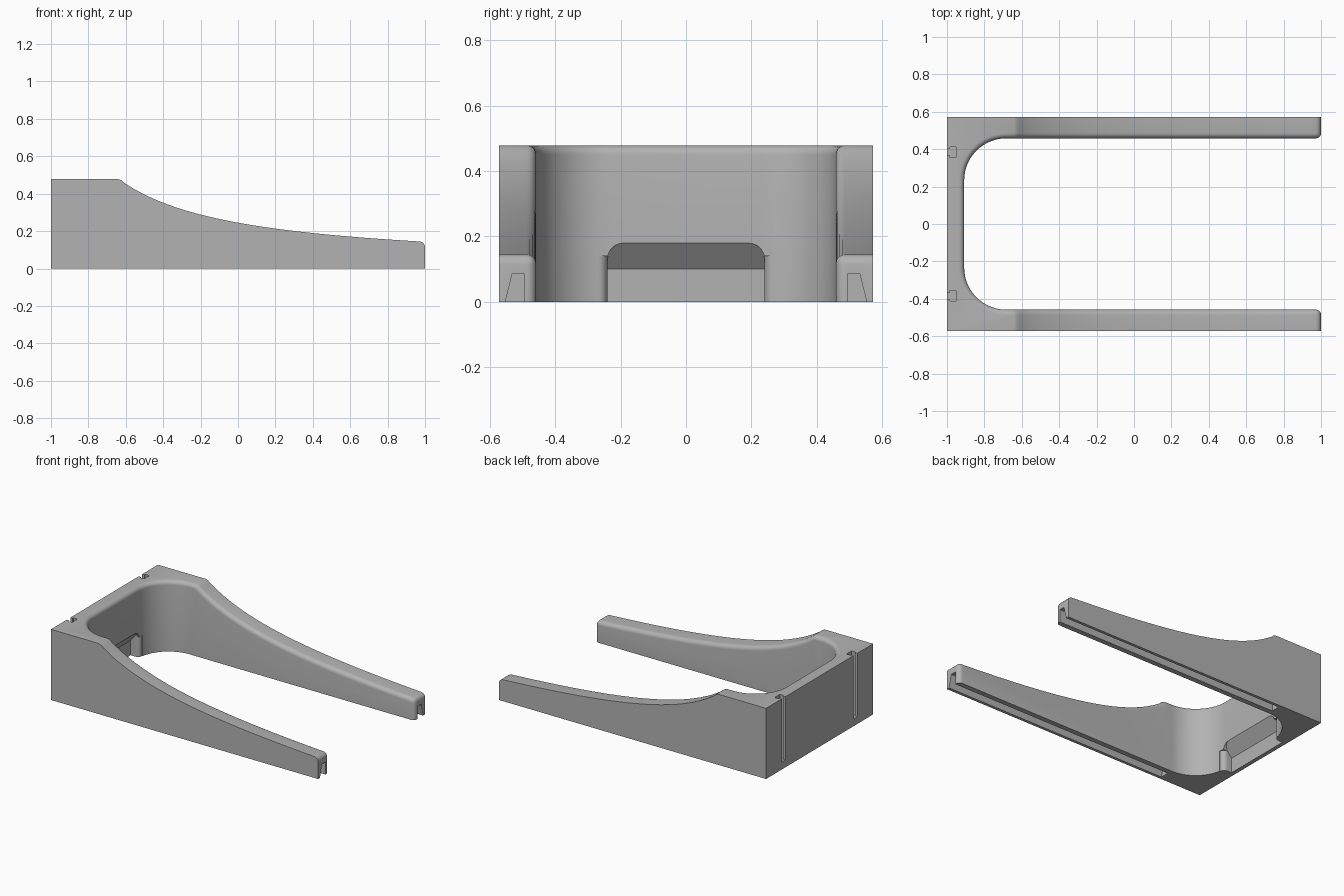
import bpy
import bmesh
from math import sin, cos, pi, radians

cube = bpy.data.objects.get("Cube")
if cube:
    bpy.data.objects.remove(cube, do_unlink=True)

HEIGHT, HALF_WIDTH, ARM_INNER, WALL_X = 0.478, 0.572, 0.458, -0.908
FILLET = 0.028


def prism(name, outline, axis, start, end):
    """Extrude a 2D outline along an axis; the outline uses the other two axes in order."""
    def place(p, depth):
        co = list(p)
        co.insert("xyz".index(axis), depth)
        return co
    bm = bmesh.new()
    low = [bm.verts.new(place(p, start)) for p in outline]
    high = [bm.verts.new(place(p, end)) for p in outline]
    bm.faces.new(low)
    bm.faces.new(high)
    count = len(outline)
    for i in range(count):
        j = (i + 1) % count
        bm.faces.new((low[i], low[j], high[j], high[i]))
    bmesh.ops.recalc_face_normals(bm, faces=bm.faces)
    mesh = bpy.data.meshes.new(name)
    bm.to_mesh(mesh)
    bm.free()
    obj = bpy.data.objects.new(name, mesh)
    bpy.context.collection.objects.link(obj)
    return obj


def cut(target, cutter):
    """Subtract a cutter from the target, then discard the cutter."""
    mod = target.modifiers.new("cut", "BOOLEAN")
    mod.operation, mod.solver, mod.object = "DIFFERENCE", "EXACT", cutter
    bpy.context.view_layer.update()
    graph = bpy.context.evaluated_depsgraph_get()
    mesh = bpy.data.meshes.new_from_object(target.evaluated_get(graph))
    target.modifiers.clear()
    target.data = mesh
    bpy.data.objects.remove(cutter, do_unlink=True)


def arc(cx, cy, r, a0, a1, steps):
    angles = [radians(a0 + (a1 - a0) * i / steps) for i in range(steps + 1)]
    return [(cx + r * cos(a), cy + r * sin(a)) for a in angles]


# Side profile: flat block at the rear, then a sweep falling to the tip
STEPS, SWEEP_START = 28, -0.61
profile = [(-1, 0), (-1, HEIGHT), (-0.642, HEIGHT), (-0.624, 0.472)]
for i in range(STEPS + 1):
    x = SWEEP_START + (1 - SWEEP_START) * i / STEPS
    profile.append((x, 0.0135 + 0.294 / (x + 1.27)))
profile.append((1, 0))
body = prism("bracket_body", profile, "y", -HALF_WIDTH, HALF_WIDTH)

# Open middle with rounded rear corners
R = 0.225
centre_x, centre_y = WALL_X + R, ARM_INNER - R
opening = [(1.2, ARM_INNER)]
opening += arc(centre_x, centre_y, R, 90, 180, 16)
opening += arc(centre_x, -centre_y, R, 180, 270, 16)
opening.append((1.2, -ARM_INNER))
cut(body, prism("opening_cutter", opening, "z", -0.2, 0.8))

# Rounded inner rim and rounded arm tips
bm = bmesh.new()
bm.from_mesh(body.data)
bmesh.ops.remove_doubles(bm, verts=bm.verts, dist=1e-5)
bm.normal_update()
rim = []
for e in bm.edges:
    if len(e.link_faces) != 2:
        continue
    tilt = sorted(f.normal.z for f in e.link_faces)
    top_edge = tilt[1] > 0.2 and abs(tilt[0]) < 0.1
    inner = all(abs(v.co.y) < 0.5 and v.co.x > -0.99 for v in e.verts)
    tip = all(v.co.x > 0.99 for v in e.verts)
    if (top_edge and (inner or tip)) or (inner and tip):
        rim.append(e)
bmesh.ops.bevel(bm, geom=rim, offset=FILLET, offset_type="OFFSET", segments=5,
                profile=0.5, affect="EDGES", clamp_overlap=True)
bm.to_mesh(body.data)
bm.free()

# Pocket low in the rear wall, with a sloping roof and rounded upper corners
POCKET_W, POCKET_H, POCKET_X = 0.24, 0.18, -0.972
mouth = [(POCKET_W, -0.1)] + arc(0.19, 0.13, 0.05, 0, 90, 6)
mouth += [(-y, z) for y, z in reversed(mouth)]
pocket = prism("pocket_cutter", mouth, "x", POCKET_X, -0.8)
slope = [(POCKET_X - 0.05, 0.1), (POCKET_X, 0.1), (WALL_X, POCKET_H),
         (WALL_X, 0.3), (POCKET_X - 0.05, 0.3)]
cut(pocket, prism("roof_cutter", slope, "y", -0.5, 0.5))
cut(body, pocket)

# Rounded flare at both sides of the pocket mouth
flare = arc(WALL_X - 0.03, POCKET_W + 0.03, 0.03, -90, 0, 6)
flare.append((-0.87, POCKET_W + 0.03))
flare += [(x, -y) for x, y in reversed(flare)]
cut(body, prism("flare_cutter", flare, "z", -0.1, 0.14))

for side in (-1, 1):
    # Tapered groove under each arm, open at the tip
    groove = [(0.493, -0.05), (0.493, 0.085), (0.531, 0.085), (0.552, 0), (0.552, -0.05)]
    cut(body, prism("groove_cutter", [(side * y, z) for y, z in groove], "x", -0.68, 1.1))

    # Keyhole slot in the rear face, open at the top
    slot = [(-1.05, 0.365), (-0.983, 0.365), (-0.983, 0.356), (-0.952, 0.356),
            (-0.952, 0.412), (-0.983, 0.412), (-0.983, 0.403), (-1.05, 0.403)]
    cut(body, prism("slot_cutter", [(x, side * y) for x, y in slot], "z", 0.05, 0.6))

# Single grey finish
grey = bpy.data.materials.new("plain_grey")
grey.use_nodes = True
colour = (0.45, 0.45, 0.45, 1)
grey.diffuse_color = colour
grey.node_tree.nodes["Principled BSDF"].inputs["Base Color"].default_value = colour
body.data.materials.clear()
body.data.materials.append(grey)

bpy.ops.object.select_all(action="DESELECT")
body.select_set(True)
bpy.context.view_layer.objects.active = body
bpy.ops.object.shade_smooth_by_angle(angle=radians(30))
